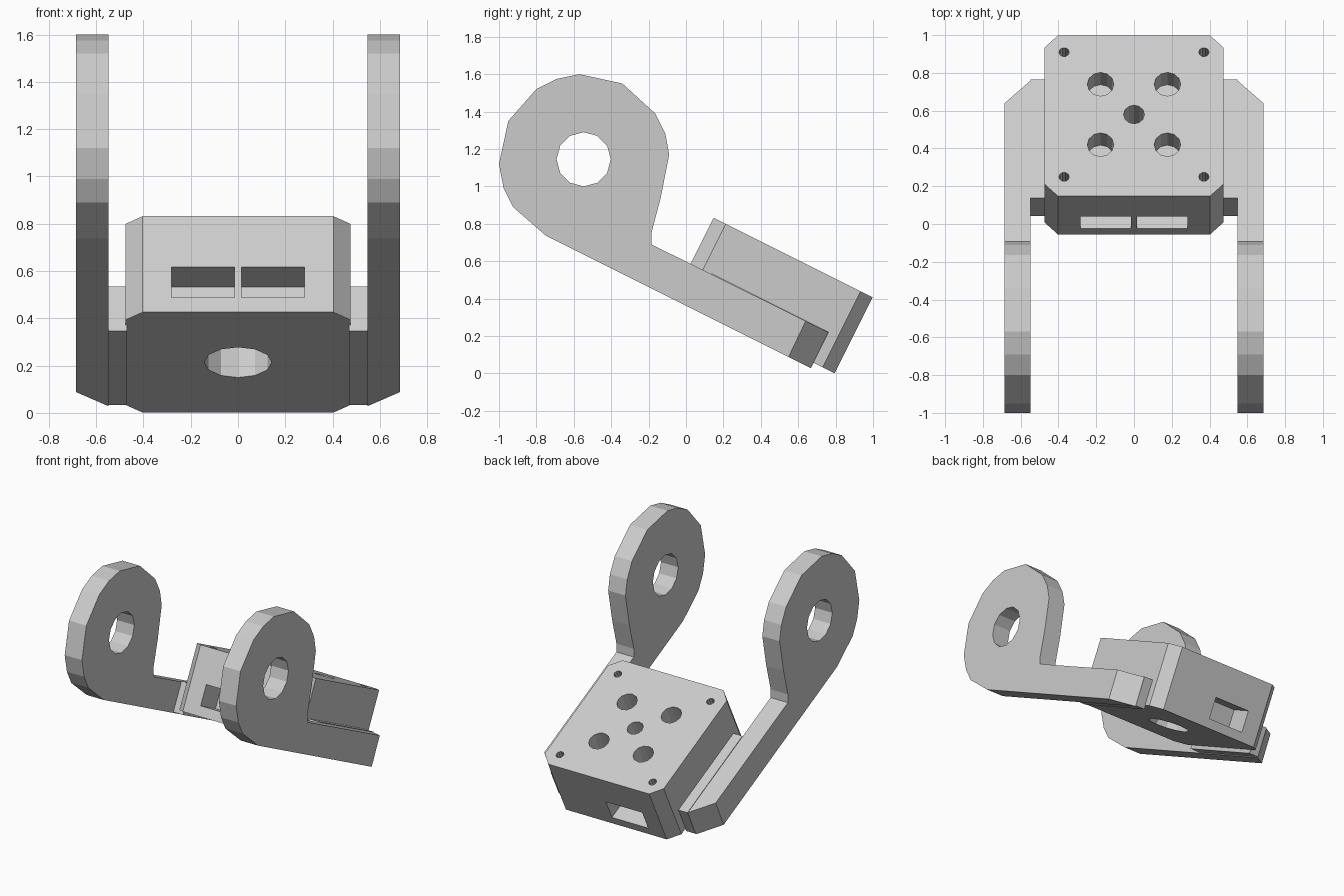
import bpy, bmesh, math
from mathutils import Vector, Matrix

if "Cube" in bpy.data.objects:
    bpy.data.objects.remove(bpy.data.objects["Cube"])

# Tilted frame of the housing: local x, u (along its length), h (its height)
TILT = Matrix.Translation((0, -0.055, 0.426)) @ Matrix.Rotation(-math.atan(0.5), 4, 'X')
L, H = 0.95, 0.454


def prism(name, pts, vec, mat=Matrix()):
    """Extrude a planar polygon along vec."""
    bm = bmesh.new()
    a = [bm.verts.new(mat @ Vector(p)) for p in pts]
    b = [bm.verts.new(mat @ (Vector(p) + Vector(vec))) for p in pts]
    n = len(a)
    bm.faces.new(a)
    bm.faces.new(b[::-1])
    for i in range(n):
        bm.faces.new((a[i], b[i], b[(i + 1) % n], a[(i + 1) % n]))
    bmesh.ops.recalc_face_normals(bm, faces=bm.faces)
    me = bpy.data.meshes.new(name)
    bm.to_mesh(me)
    bm.free()
    ob = bpy.data.objects.new(name, me)
    bpy.context.collection.objects.link(ob)
    return ob


def block(name, x0, x1, u0, u1, h0, h1):
    return prism(name, [(x0, u0, h0), (x1, u0, h0), (x1, u1, h0), (x0, u1, h0)],
                 (0, 0, h1 - h0), TILT)


def disc(name, x, u, r, h0, h1, n=12):
    pts = [(x + r * math.cos(2 * math.pi * i / n), u + r * math.sin(2 * math.pi * i / n), h0)
           for i in range(n)]
    return prism(name, pts, (0, 0, h1 - h0), TILT)


def cut(ob, cutter):
    cutter.hide_render = True
    m = ob.modifiers.new("cut", 'BOOLEAN')
    m.operation, m.solver, m.object = 'DIFFERENCE', 'EXACT', cutter
    bpy.context.view_layer.objects.active = ob
    bpy.ops.object.modifier_apply(modifier=m.name)
    bpy.data.objects.remove(cutter)


# Housing: chamfered block
W, c = 0.475, 0.072
housing = prism("housing", [(-W, c, 0), (c - W, 0, 0), (W - c, 0, 0), (W, c, 0),
                            (W, L - c, 0), (W - c, L, 0), (c - W, L, 0), (-W, L - c, 0)],
                (0, 0, H), TILT)

# Top holes, underside bore
M = 0.483
for sx in (-1, 1):
    for su in (-1, 1):
        cut(housing, disc("bolt_hole", sx * 0.177, M + su * 0.179, 0.07, H - 0.145, H + 0.1))
        cut(housing, disc("corner_hole", sx * 0.37, M + su * 0.369, 0.027, H - 0.12, H + 0.1, 10))
cut(housing, disc("bore", 0, L / 2, 0.143, -0.1, 0.2))
cut(housing, disc("centre_hole", 0, M, 0.055, H - 0.24, H + 0.1))

# Two front slots, one off-centre rear slot
for x0, x1 in ((-0.282, -0.015), (0.015, 0.282)):
    cut(housing, block("front_slot", x0, x1, -0.1, 0.19, 0.07, 0.214))
cut(housing, block("rear_slot", -0.275, 0.015, L - 0.17, L + 0.1, 0.065, 0.22))

# Side arms: ear with eye, straight lower bar with chamfered outer tip
PROFILE = [(0.76, 0.22), (0.668, 0.028), (-0.75, 0.737), (-0.925, 0.89), (-0.975, 0.99),
           (-1.0, 1.12), (-0.95, 1.35), (-0.80, 1.52), (-0.69, 1.575), (-0.57, 1.60),
           (-0.34, 1.55), (-0.165, 1.39), (-0.11, 1.28), (-0.09, 1.17), (-0.135, 0.94),
           (-0.185, 0.75), (-0.185, 0.69)]
XI, XO = 0.547, 0.685
for side, s in (("left", -1), ("right", 1)):
    arm = prism(side + "_arm", [(s * XI, y, z) for y, z in PROFILE], (s * (XO - XI), 0, 0))
    for v in arm.data.vertices[len(PROFILE):len(PROFILE) + 2]:
        v.co += Vector((0, -0.12, 0.06))
    eye = [(s * 0.4, -0.547 + 0.145 * math.cos(math.pi * i / 6), 1.145 + 0.145 * math.sin(math.pi * i / 6))
           for i in range(12)]
    cut(arm, prism("eye", eye, (s * 0.4, 0, 0)))
    # Spacer joining arm to housing
    xs = sorted((s * 0.47, s * XI))
    block(side + "_spacer", xs[0], xs[1], 0.123, 0.825, -0.027, 0.184)
